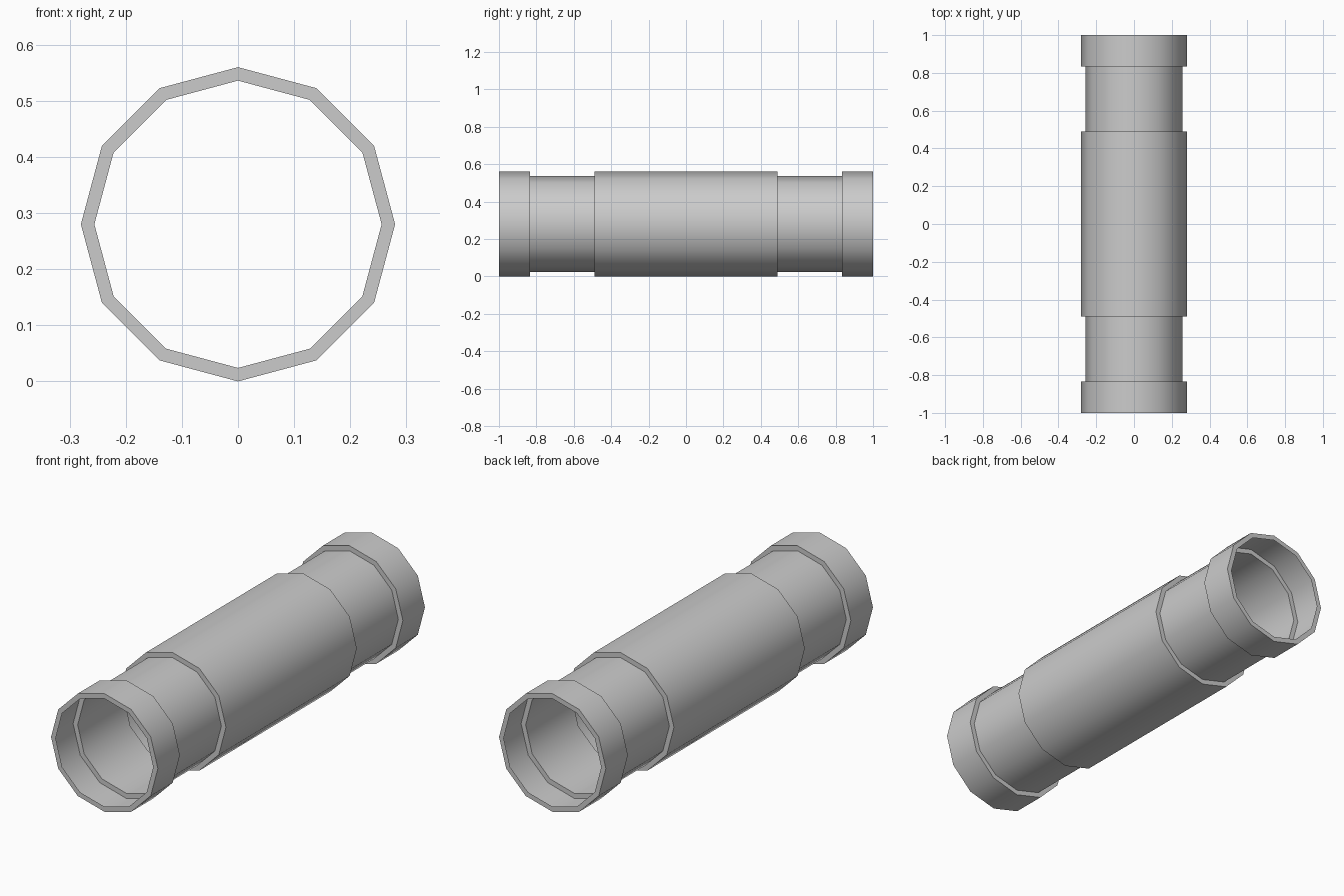
import bpy, bmesh, math

if "Cube" in bpy.data.objects:
    bpy.data.objects.remove(bpy.data.objects["Cube"])

SIDES = 12
R_OUT, R_IN = 0.28, 0.256
CENTRE_Z = 0.28

# Half profile (radius, y) from the open end to the middle sleeve
half = [(R_IN, -1.0), (R_OUT, -1.0), (R_OUT, -0.835),
        (R_IN, -0.835), (R_IN, -0.49), (R_OUT, -0.49)]
profile = half + [(r, -y) for r, y in reversed(half)]


def ring(bm, radius, y):
    return [bm.verts.new((radius * math.cos(2 * math.pi * i / SIDES), y,
                          CENTRE_Z + radius * math.sin(2 * math.pi * i / SIDES)))
            for i in range(SIDES)]


# Thin stepped tube: end collars, necks and central sleeve
bm = bmesh.new()
rings = [ring(bm, r, y) for r, y in profile]
for a, b in zip(rings, rings[1:]):
    for i in range(SIDES):
        j = (i + 1) % SIDES
        bm.faces.new((a[i], b[i], b[j], a[j]))
mesh = bpy.data.meshes.new("stepped_tube")
bm.to_mesh(mesh)
bm.free()
tube = bpy.data.objects.new("stepped_tube", mesh)
bpy.context.collection.objects.link(tube)

# Smooth round the tube, sharp at the steps
bpy.context.view_layer.objects.active = tube
tube.select_set(True)
bpy.ops.object.shade_smooth_by_angle(angle=math.radians(40))
